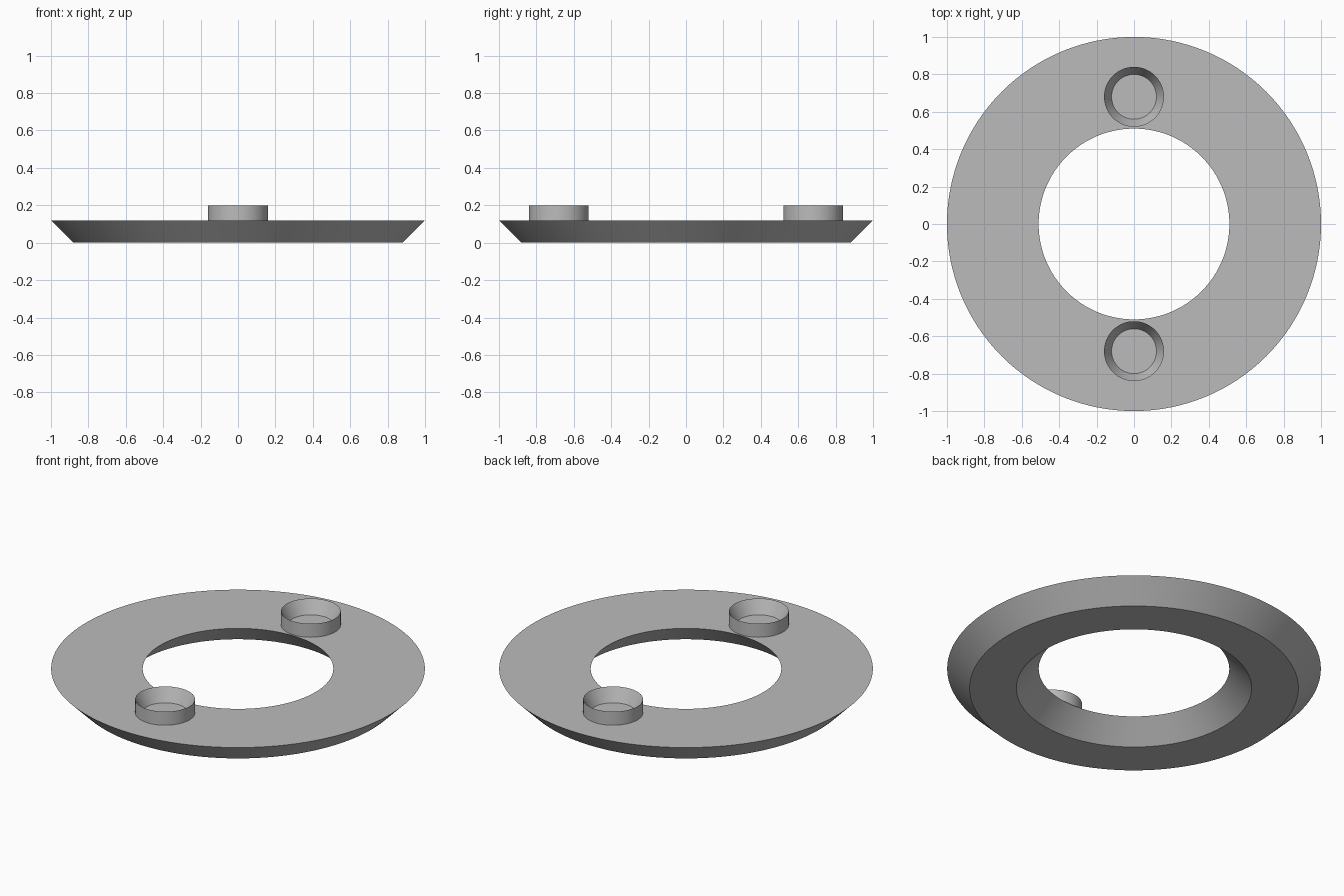
import bpy
import math

cube = bpy.data.objects.get("Cube")
if cube:
    bpy.data.objects.remove(cube, do_unlink=True)

grey = bpy.data.materials.new("plain_grey")
grey.use_nodes = True
colour = (0.5, 0.5, 0.5, 1)
grey.diffuse_color = colour
grey.node_tree.nodes["Principled BSDF"].inputs["Base Color"].default_value = colour


def lathe(name, profile, location, segments, closed=False):
    """Revolve (radius, height) points about z; open profiles get an end cap."""
    count = len(profile)
    verts, faces = [], []
    for s in range(segments):
        a = 2 * math.pi * s / segments
        verts += [(r * math.cos(a), r * math.sin(a), z) for r, z in profile]
    for s in range(segments):
        here, there = s * count, (s + 1) % segments * count
        for i in range(count if closed else count - 1):
            j = (i + 1) % count
            faces.append((here + i, there + i, there + j, here + j))
    if not closed:
        faces.append([s * count + count - 1 for s in range(segments)])
    mesh = bpy.data.meshes.new(name)
    mesh.from_pydata(verts, [], faces)
    mesh.materials.append(grey)
    obj = bpy.data.objects.new(name, mesh)
    obj.location = location
    bpy.context.collection.objects.link(obj)
    bpy.ops.object.select_all(action="DESELECT")
    obj.select_set(True)
    bpy.context.view_layer.objects.active = obj
    bpy.ops.object.shade_smooth_by_angle(angle=math.radians(30))
    return obj


TOP = 0.12

# Flat ring with both walls sloping inward toward the base
lathe("ring", [(0.63, 0), (0.88, 0), (1, TOP), (0.51, TOP)],
      (0, 0, 0), 128, closed=True)

# Sharp-rimmed cups with tapered insides and floors just above the ring
for name, y in (("front_cup", -0.68), ("back_cup", 0.68)):
    lathe(name, [(0.16, 0), (0.16, 0.08), (0.12, 0.002)], (0, y, TOP), 64)
